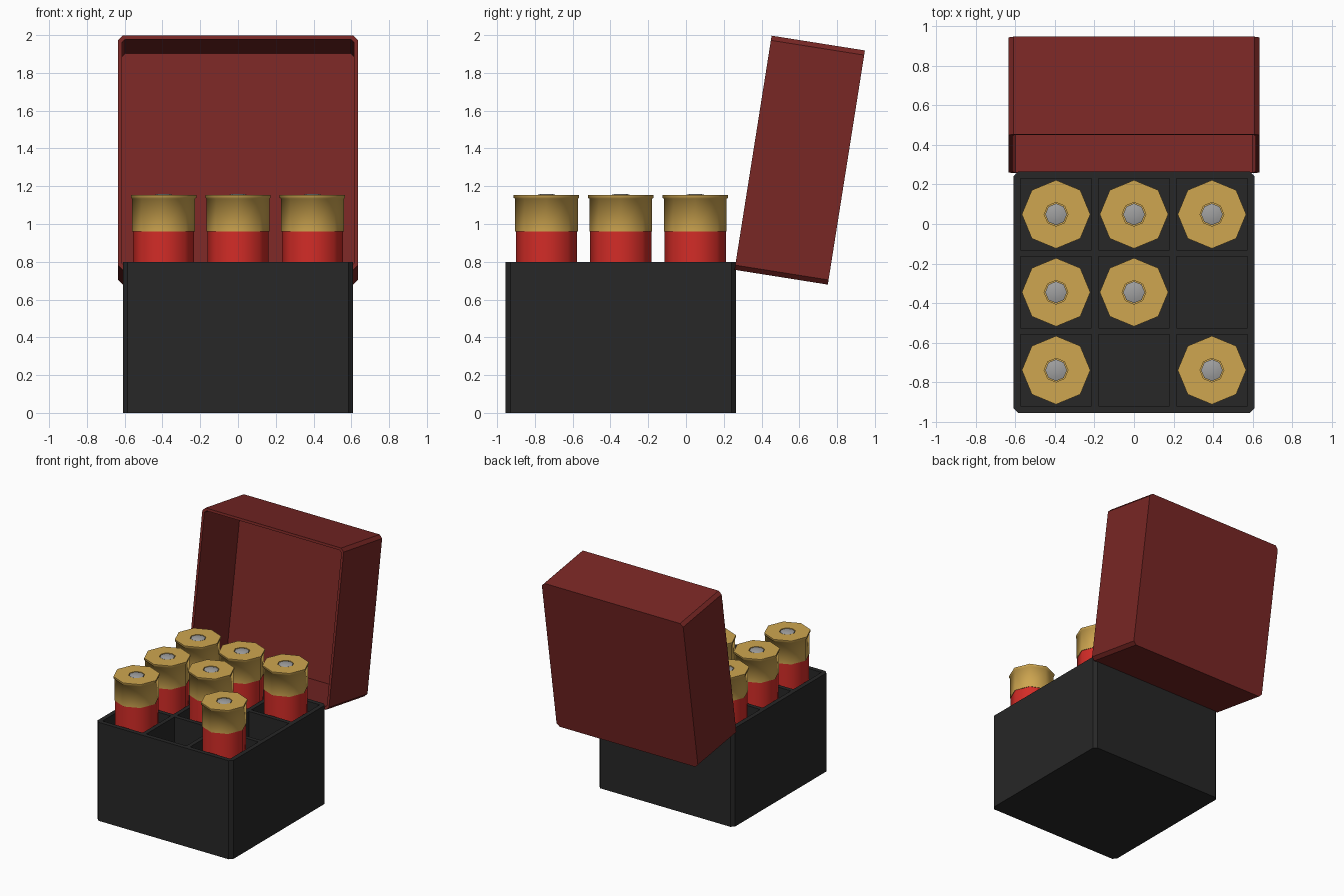
import bpy, bmesh, math
from mathutils import Vector

if "Cube" in bpy.data.objects:
    bpy.data.objects.remove(bpy.data.objects["Cube"])


def material(name, rgb):
    m = bpy.data.materials.new(name)
    m.diffuse_color = (*rgb, 1)
    m.use_nodes = True
    m.node_tree.nodes["Principled BSDF"].inputs["Base Color"].default_value = m.diffuse_color
    return m


BLACK = material("black_plastic", (0.02, 0.02, 0.02))
MAROON = material("maroon_card", (0.19, 0.02, 0.018))
RED = material("red_plastic", (0.65, 0.025, 0.02))
BRASS = material("brass", (0.62, 0.38, 0.08))
STEEL = material("steel", (0.35, 0.35, 0.35))


def loft(name, loops, mat):
    """Skin stacked vertex loops and cap both ends."""
    bm = bmesh.new()
    rings = [[bm.verts.new(p) for p in loop] for loop in loops]
    n = len(rings[0])
    for a, b in zip(rings, rings[1:]):
        for i in range(n):
            j = (i + 1) % n
            bm.faces.new((a[i], a[j], b[j], b[i]))
    bm.faces.new(rings[0][::-1])
    bm.faces.new(rings[-1])
    bmesh.ops.recalc_face_normals(bm, faces=bm.faces)
    me = bpy.data.meshes.new(name)
    bm.to_mesh(me)
    bm.free()
    me.materials.append(mat)
    ob = bpy.data.objects.new(name, me)
    bpy.context.collection.objects.link(ob)
    return ob


def chamfered(hx, hy, c, z):
    """Rectangle outline with cut corners."""
    return [(hx, -hy + c, z), (hx, hy - c, z), (hx - c, hy, z), (-hx + c, hy, z),
            (-hx, hy - c, z), (-hx, -hy + c, z), (-hx + c, -hy, z), (hx - c, -hy, z)]


def lathe(name, profile, mat, sides=8):
    ring = [2 * math.pi * i / sides for i in range(sides)]
    ob = loft(name, [[(r * math.cos(a), r * math.sin(a), z) for a in ring]
                     for r, z in profile], mat)
    bpy.ops.object.select_all(action='DESELECT')
    ob.select_set(True)
    bpy.context.view_layer.objects.active = ob
    bpy.ops.object.shade_smooth_by_angle(angle=math.radians(60))
    return ob


PITCH, CELL, H, FLOOR, BASE_Y = 0.394, 0.36, 0.80, 0.04, -0.345

# Base box with a 3 x 3 grid of pockets
base = loft("base_box", [chamfered(0.61, 0.61, 0.025, z) for z in (0, H)], BLACK)
base.location.y = BASE_Y
bm = bmesh.new()
for i in (-1, 0, 1):
    for j in (-1, 0, 1):
        vs = bmesh.ops.create_cube(bm, size=1)["verts"]
        bmesh.ops.scale(bm, verts=vs, vec=(CELL, CELL, 1))
        bmesh.ops.translate(bm, verts=vs, vec=(i * PITCH, j * PITCH, FLOOR + 0.5))
me = bpy.data.meshes.new("pocket_cutter")
bm.to_mesh(me)
bm.free()
me.materials.append(BLACK)
cutter = bpy.data.objects.new("pocket_cutter", me)
bpy.context.collection.objects.link(cutter)
cutter.location.y = BASE_Y
cutter.hide_render = True
mod = base.modifiers.new("pockets", 'BOOLEAN')
mod.operation, mod.solver, mod.object = 'DIFFERENCE', 'EXACT', cutter
bpy.context.view_layer.objects.active = base
bpy.ops.object.modifier_apply(modifier=mod.name)
bpy.data.objects.remove(cutter)

# Open lid: a shallow tray stood on edge and leaning back 9 degrees
lid = loft("lid", [chamfered(0.635, 0.6275, 0.025, 0), chamfered(0.635, 0.6275, 0.025, 0.5),
                   chamfered(0.615, 0.6075, 0.017, 0.5), chamfered(0.615, 0.6075, 0.017, 0.02)],
           MAROON)
lid.rotation_euler.x = math.radians(90 - 9)
lid.location = (0, 0.849, 1.299)

# Cartridge parts: plastic hull, rimmed brass head, primer in its recess
parts = [
    lathe("cartridge_hull", [(0.162, FLOOR), (0.162, 0.97)], RED),
    lathe("cartridge_head", [(0.166, 0.96), (0.166, 1.134), (0.173, 1.138), (0.173, 1.154),
                             (0.06, 1.154), (0.06, 1.14)], BRASS),
    lathe("cartridge_primer", [(0.055, 1.13), (0.055, 1.152), (0.035, 1.158), (0.01, 1.16)], STEEL),
]

# Seven filled pockets, two left empty
EMPTY = {(1, 0), (0, -1)}
spots = [(i, j) for j in (1, 0, -1) for i in (-1, 0, 1) if (i, j) not in EMPTY]
for k, (i, j) in enumerate(spots):
    for part in parts:
        ob = part
        if k:
            ob = part.copy()
            bpy.context.collection.objects.link(ob)
        ob.location = Vector((i * PITCH, BASE_Y + j * PITCH, 0))
